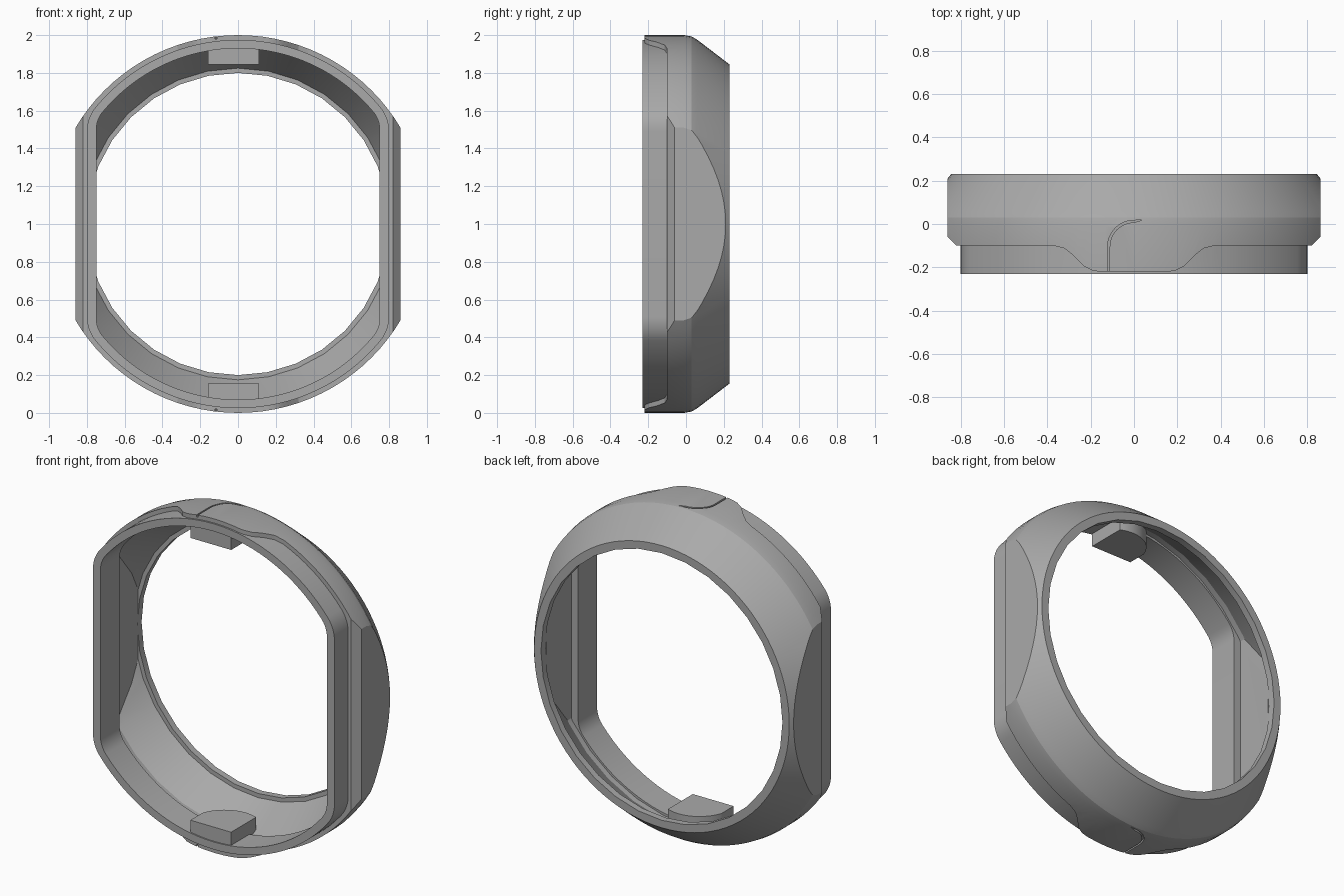
import bpy, bmesh
from math import sin, cos, pi, sqrt, atan2

if "Cube" in bpy.data.objects:
    bpy.data.objects.remove(bpy.data.objects["Cube"])


def loft(name, rings):
    """Closed solid through matching rings of points, capped at both ends."""
    bm = bmesh.new()
    vs = [[bm.verts.new(p) for p in r] for r in rings]
    n = len(vs[0])
    for a, b in zip(vs, vs[1:]):
        for i in range(n):
            j = (i + 1) % n
            bm.faces.new((a[i], a[j], b[j], b[i]))
    bm.faces.new(vs[0])
    bm.faces.new(vs[-1])
    bmesh.ops.recalc_face_normals(bm, faces=bm.faces)
    me = bpy.data.meshes.new(name)
    bm.to_mesh(me)
    bm.free()
    ob = bpy.data.objects.new(name, me)
    bpy.context.collection.objects.link(ob)
    return ob


def lathe(name, profile, n):
    """Turn (radius, y) points about the y axis through z = 1."""
    return loft(name, [[(r * sin(2 * pi * i / n), y, 1 + r * cos(2 * pi * i / n))
                        for i in range(n)] for r, y in profile])


def prism_y(name, outline, y0, y1):
    return loft(name, [[(x, y, 1 + z) for x, z in outline] for y in (y0, y1)])


def prism_z(name, outline, z0, z1):
    return loft(name, [[(x, y, z) for x, y in outline] for z in (z0, z1)])


def combine(ob, other, op):
    """Apply a boolean and discard the helper."""
    m = ob.modifiers.new(op, 'BOOLEAN')
    m.object, m.operation, m.solver = other, op, 'EXACT'
    bpy.context.view_layer.objects.active = ob
    bpy.ops.object.modifier_apply(modifier=m.name)
    bpy.data.objects.remove(other)


def arc(cx, cy, r, a0, a1, n):
    return [(cx + r * cos(a0 + (a1 - a0) * i / n), cy + r * sin(a0 + (a1 - a0) * i / n))
            for i in range(n + 1)]


def flat_circle(R, a, f):
    """Circle of radius R flattened at x = +-a, corners rounded by f."""
    cx = a - f
    cz = sqrt((R - f) ** 2 - cx ** 2)
    t = atan2(cz, cx)
    q = arc(cx, cz, f, 0, t, 8) + arc(0, 0, R, t, pi / 2, 16)[1:]
    half = q + [(-x, z) for x, z in reversed(q[:-1])]
    return half + [(-x, -z) for x, z in half]


# Ring body: turned bevel trimmed by a plan outline with flats and front tongues
ring = lathe("ring_case", [(1, -0.3), (1, -0.01), (0.993, 0.03), (0.975, 0.06),
                           (0.845, 0.23)], 96)
side = [(0.16, -0.22), (0.19, -0.215), (0.23, -0.195), (0.28, -0.145), (0.32, -0.113),
        (0.37, -0.1), (0.82, -0.1), (0.86, -0.06), (0.86, 0.3)]
plan = side + [(-x, y) for x, y in reversed(side)]
combine(ring, prism_z("plan_trim", plan, -0.5, 2.5), 'INTERSECT')

# Front collar
combine(ring, prism_y("collar", flat_circle(0.975, 0.80, 0.2), -0.23, -0.04), 'UNION')

# Hollow: collar opening, flattened conical cavity, then the round rear hole
combine(ring, prism_y("opening", flat_circle(0.93, 0.75, 0.15), -0.3, -0.045), 'DIFFERENCE')
cavity = lathe("cavity", [(0.945, -0.05), (0.945, -0.015), (0.925, 0.02), (0.825, 0.19)], 32)
combine(cavity, prism_z("cavity_flats", [(-0.795, -0.5), (0.795, -0.5), (0.795, 0.5),
                                         (-0.795, 0.5)], -0.5, 2.5), 'INTERSECT')
combine(ring, cavity, 'DIFFERENCE')
combine(ring, lathe("rear_hole", [(0.8, 0.185), (0.8, 0.3)], 32), 'DIFFERENCE')

# Curved seam groove on the top and bottom tongues
groove = ([(-0.122, -0.26)] + arc(0, -0.105, 0.122, pi, pi / 2, 12) + [(0.04, 0.019)]
          + arc(0, -0.105, 0.112, pi / 2, pi, 12) + [(-0.112, -0.26)])
for z0, z1 in ((1.98, 2.1), (-0.1, 0.02)):
    combine(ring, prism_z("groove", groove, z0, z1), 'DIFFERENCE')

# Inner catch blocks with a rounded back, straight sides
cx, cy, r = 0.03, -0.17, 0.2
ends = [atan2(sqrt(r * r - (x - cx) ** 2), x - cx) for x in (0.11, -0.16)]
catch = [(0.11, -0.222)] + arc(cx, cy, r, ends[0], ends[1], 16) + [(-0.16, -0.222)]
blocks = [prism_z("upper_catch", catch, 1.845, 1.945),
          prism_z("lower_catch", catch, 0.055, 0.155)]

# Mid-grey finish
grey = bpy.data.materials.new("mid_grey")
grey.diffuse_color = (0.4, 0.4, 0.4, 1)
grey.use_nodes = True
grey.node_tree.nodes["Principled BSDF"].inputs["Base Color"].default_value = grey.diffuse_color
for ob in [ring] + blocks:
    ob.data.materials.clear()
    ob.data.materials.append(grey)
    bpy.ops.object.select_all(action='DESELECT')
    ob.select_set(True)
    bpy.context.view_layer.objects.active = ob
    bpy.ops.object.shade_smooth_by_angle(angle=pi / 9)
